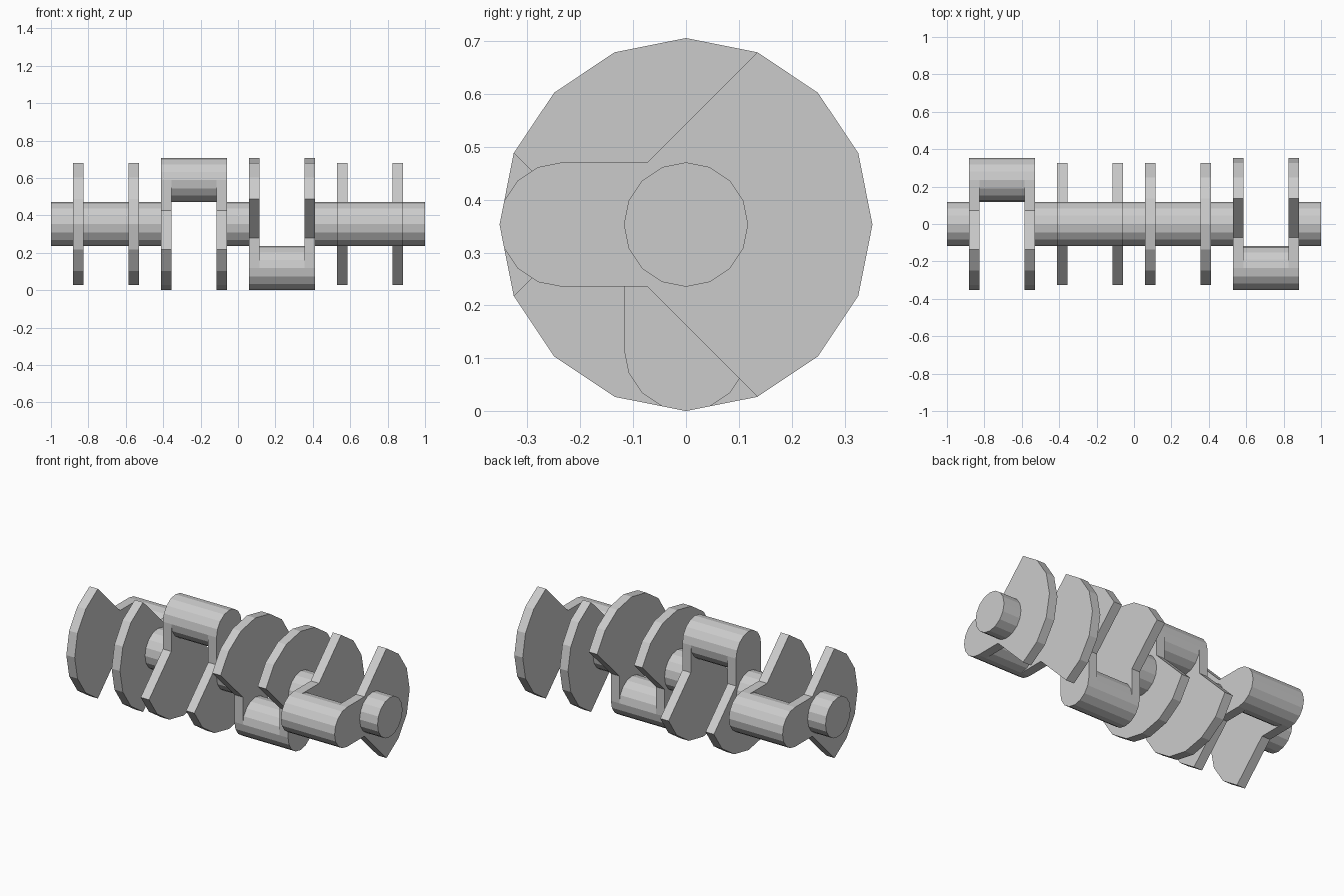
import bpy, bmesh
from math import sin, cos, radians

if "Cube" in bpy.data.objects:
    bpy.data.objects.remove(bpy.data.objects["Cube"])

U = 2 / 17        # journal length and journal radius
R = 3 * U         # overall swing radius
WEB = 0.055       # web thickness
SIDES = 16
STEP = 360 / SIDES


def arc(cy, r, start, count):
    return [(cy + r * cos(radians(start + STEP * i)),
             r * sin(radians(start + STEP * i))) for i in range(count)]


def prism(name, profile, x0, x1, angle=0):
    """Extrude a (y, z) profile from x0 to x1, turned about the shaft axis."""
    c, s = cos(radians(angle)), sin(radians(angle))
    bm = bmesh.new()
    verts = [bm.verts.new((x0, c * y - s * z, s * y + c * z + R)) for y, z in profile]
    face = bm.faces.new(verts)
    ext = bmesh.ops.extrude_face_region(bm, geom=[face], use_keep_orig=True)
    moved = [v for v in ext["geom"] if isinstance(v, bmesh.types.BMVert)]
    bmesh.ops.translate(bm, verts=moved, vec=(x1 - x0, 0, 0))
    bmesh.ops.recalc_face_normals(bm, faces=bm.faces)
    mesh = bpy.data.meshes.new(name)
    bm.to_mesh(mesh)
    bm.free()
    obj = bpy.data.objects.new(name, mesh)
    bpy.context.collection.objects.link(obj)
    return obj


journal = arc(0, U, 0, SIDES)
pin = arc(2 * U, U, 0, SIDES)
# Web outline: round pin end, straight neck, flared counterweight
web = (arc(2 * U, U, -90, 9) + [(0.073, U)]
       + arc(0, R, 112.5, 7) + [(0.073, -U)])

# Main journals along the axis
for i in range(5):
    x = -1 + 4 * U * i
    prism(f"main_journal_{i + 1}", journal, x, x + U)

# Crank throws: two webs joined by a pin
for i, angle in enumerate((0, 90, 270, 180), 1):
    x0 = -1 + U + 4 * U * (i - 1)
    x1 = x0 + 3 * U
    prism(f"web_{i}_left", web, x0, x0 + WEB, angle)
    prism(f"web_{i}_right", web, x1 - WEB, x1, angle)
    prism(f"crank_pin_{i}", pin, x0 + WEB, x1 - WEB, angle)
